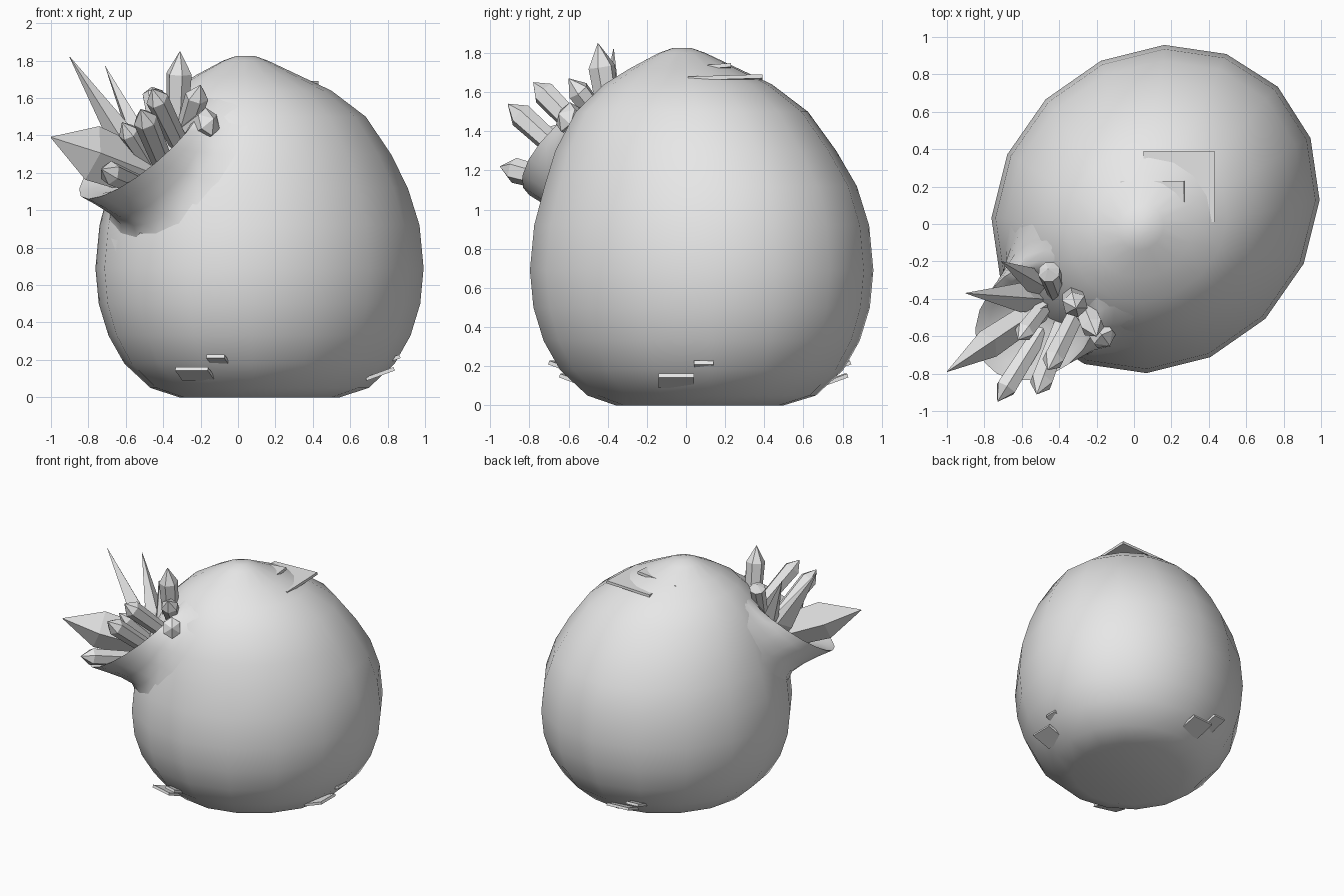
import bpy, bmesh, math
from mathutils import Vector
from mathutils.bvhtree import BVHTree

if "Cube" in bpy.data.objects:
    bpy.data.objects.remove(bpy.data.objects["Cube"], do_unlink=True)

grey = bpy.data.materials.new("pale_grey")
grey.use_nodes = True
grey.diffuse_color = (0.8, 0.8, 0.8, 1)
grey.node_tree.nodes["Principled BSDF"].inputs["Base Color"].default_value = (0.8, 0.8, 0.8, 1)


def finish(name, bm, smooth=None):
    bmesh.ops.recalc_face_normals(bm, faces=bm.faces)
    me = bpy.data.meshes.new(name)
    bm.to_mesh(me)
    bm.free()
    me.materials.append(grey)
    ob = bpy.data.objects.new(name, me)
    bpy.context.collection.objects.link(ob)
    if smooth:
        bpy.ops.object.select_all(action='DESELECT')
        ob.select_set(True)
        bpy.context.view_layer.objects.active = ob
        bpy.ops.object.shade_smooth_by_angle(angle=math.radians(smooth))
    return ob


def loft(bm, rings, cap_start=True):
    loops = [[bm.verts.new(p) for p in r] for r in rings]
    n = len(rings[0])
    for a, b in zip(loops, loops[1:]):
        for i in range(n):
            j = (i + 1) % n
            bm.faces.new((a[i], a[j], b[j], b[i]))
    if cap_start:
        bm.faces.new(loops[0])
    bm.faces.new(loops[-1])


def ellipse(c, u, v, n, offset=0.0):
    c, u, v = Vector(c), Vector(u), Vector(v)
    return [c + u * math.cos(t) + v * math.sin(t)
            for t in (math.tau * i / n + offset for i in range(n))]


# Egg-shaped body, longer along one diagonal: height, radius, centre x, centre y
profile = [(0, .43, .115, .07), (.05, .585, .115, .08), (.18, .725, .115, .08),
           (.33, .81, .115, .08), (.5, .862, .115, .08), (.69, .88, .115, .08),
           (.92, .858, .115, .08), (1.12, .8, .11, .075), (1.3, .72, .1, .05),
           (1.5, .595, .09, .03), (1.64, .43, .07, .01), (1.72, .28, .05, -.01),
           (1.80, .12, .04, -.02), (1.825, .05, .04, -.02)]
diag_a, diag_b = Vector((.743, .743, 0)), Vector((-.667, .667, 0))
bm = bmesh.new()
loft(bm, [ellipse((x, y, z), diag_a * r, diag_b * r, 16) for z, r, x, y in profile])
surface = BVHTree.FromBMesh(bm)
finish("body", bm, 40)

# Flared crater: its foot hugs the body, its neck sweeps out to a tilted rim
side = Vector((.6, -.8, 0))


def tilted_ring(low, high, width):
    low, high = Vector(low), Vector(high)
    return ellipse((low + high) / 2, (low - high) / 2, side * width, 20)


def hug(point, amount):
    return point.lerp(surface.find_nearest(point)[0], amount)


rim = tilted_ring((-.80, -.74, 1.06), (-.24, -.29, 1.62), .29)
foot = [hug(p, 1) for p in tilted_ring((-.58, -.56, .86), (-.06, -.06, 1.78), .50)]
neck = [[hug(f.lerp(r, t), pull) for f, r in zip(foot, rim)]
        for t, pull in ((.35, .75), (.65, .45), (.85, .2))]
bowl = [tilted_ring((-.73, -.68, 1.09), (-.28, -.34, 1.56), .25),
        tilted_ring((-.55, -.53, 1.14), (-.34, -.39, 1.36), .14)]
bm = bmesh.new()
loft(bm, [foot] + neck + [rim] + bowl, cap_start=False)
finish("crater_lip", bm, 60)

# Pinched fold lying on the flank below the crater
bm = bmesh.new()


def on_flank(x, z, lift):
    hit, normal = surface.ray_cast(Vector((x, -3, z)), Vector((0, 1, 0)))[:2]
    return bm.verts.new(hit + normal * lift)


edge = [on_flank(x, z, .008) for x, z in
        [(-.68, .85), (-.63, .72), (-.58, .6), (-.52, .73), (-.35, .85), (-.52, .93)]]
peak = on_flank(-.58, .82, .035)
for i, v in enumerate(edge):
    bm.faces.new((v, edge[(i + 1) % len(edge)], peak))
finish("flank_fold", bm, 50)


# Crystals: a prism from base to shoulder, then a point
def crystal(name, base, tip, width, height, shoulder, sides=6):
    base, tip = Vector(base), Vector(tip)
    axis = (tip - base).normalized()
    u = axis.cross(Vector((0, 0, 1))).normalized()
    v = u.cross(axis)
    bm = bmesh.new()
    loft(bm, [ellipse(base.lerp(tip, f), u * width * s, v * height * s, sides, math.pi / 2)
              for f, s in ((0, .8), (shoulder, 1), (1, .02))])
    finish(name, bm)


crystals = [
    ("broad_blade", (-.42, -.40, 1.17), (-1.0, -.79, 1.39), .08, .15, .62, 4),
    ("low_crystal", (-.45, -.50, 1.10), (-.73, -.95, 1.22), .06, .065, .84, 6),
    ("front_crystal", (-.36, -.48, 1.15), (-.52, -.91, 1.54), .065, .065, .85, 6),
    ("upper_front_crystal", (-.28, -.42, 1.28), (-.46, -.78, 1.65), .06, .065, .85, 6),
    ("inner_crystal", (-.30, -.36, 1.36), (-.20, -.60, 1.67), .065, .06, .8, 6),
    ("short_crystal", (-.30, -.42, 1.38), (-.13, -.65, 1.49), .07, .08, .85, 6),
    ("tall_crystal", (-.33, -.37, 1.35), (-.31, -.45, 1.85), .07, .07, .76, 6),
    ("rear_spike", (-.50, -.40, 1.20), (-.90, -.37, 1.82), .08, .08, .25, 4),
    ("back_spike", (-.47, -.34, 1.25), (-.71, -.20, 1.77), .07, .06, .25, 4),
    ("stub_crystal", (-.40, -.40, 1.28), (-.46, -.24, 1.66), .06, .06, .9, 8),
    ("small_crystal", (-.45, -.40, 1.2), (-.62, -.62, 1.47), .055, .055, .8, 6),
]
for c in crystals:
    crystal(*c)


# Flat scales set into the crown and around the foot
def plate(name, centre, rotation, size):
    bm = bmesh.new()
    bmesh.ops.create_cube(bm, size=1)
    bmesh.ops.scale(bm, vec=size, verts=bm.verts)
    ob = finish(name, bm)
    ob.location = centre
    ob.rotation_euler = rotation


plate("upper_crown_plate", (.10, .06, 1.712), (.08, -.08, 0), (.34, .34, .02))
plate("lower_crown_plate", (.24, .20, 1.67), (.03, -.03, 0), (.38, .38, .02))

tilt = math.radians(-20)
for name, x, y, yaw in (("front", -.19, -.56, -105), ("left", .76, -.01, 0), ("back", 0, .74, 95)):
    a = math.radians(yaw)
    out, along = Vector((math.cos(a), math.sin(a), 0)), Vector((-math.sin(a), math.cos(a), 0))
    p = Vector((x, y, 0))
    plate(name + "_lower_scale", p - along * .04 + Vector((0, 0, .125)), (0, tilt, a), (.16, .18, .02))
    plate(name + "_upper_scale", p + out * .04 + along * .1 + Vector((0, 0, .195)), (0, tilt, a), (.14, .1, .02))
